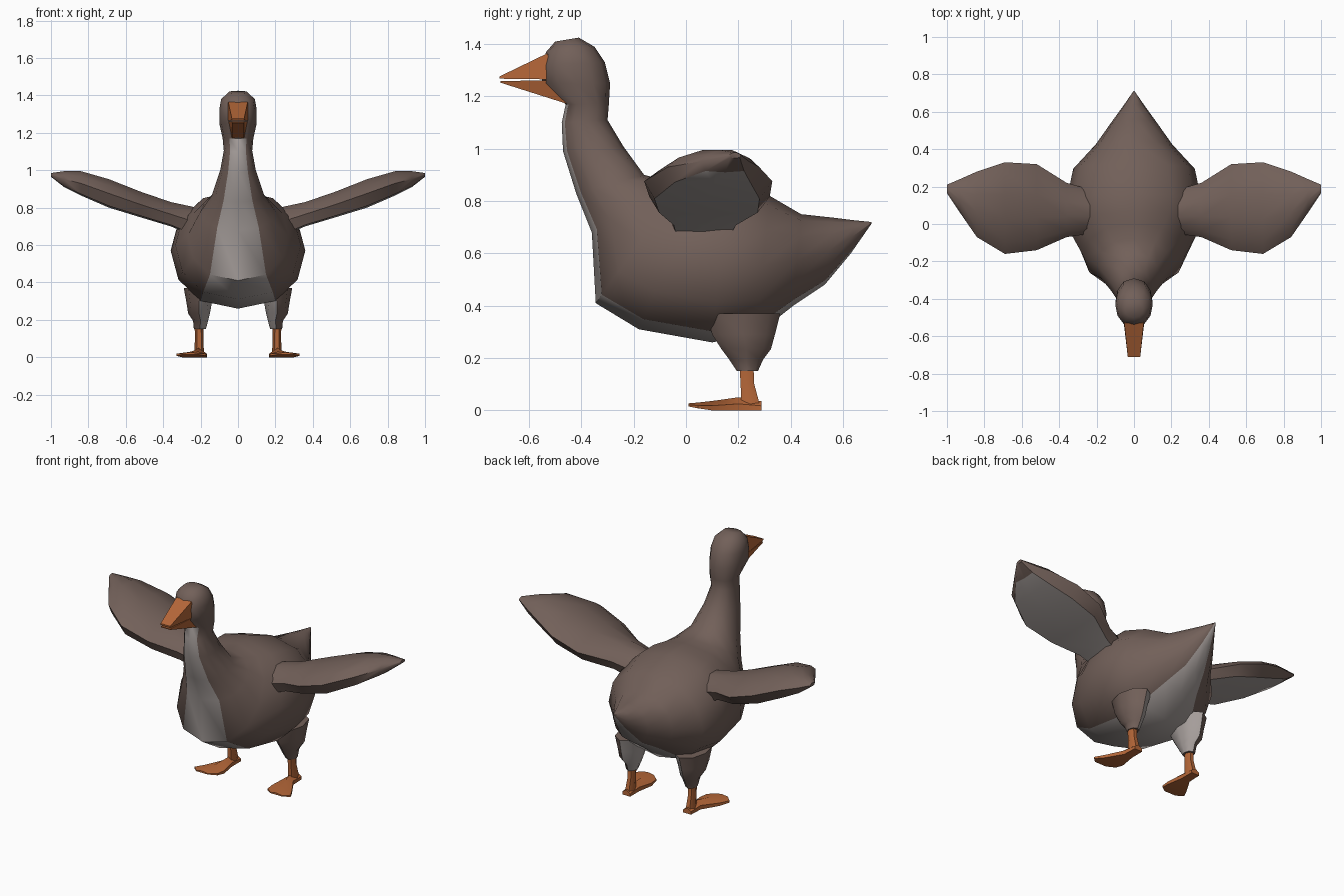
import bpy, bmesh, math
from mathutils import Vector

if "Cube" in bpy.data.objects:
    bpy.data.objects.remove(bpy.data.objects["Cube"])


def material(name, rgb):
    m = bpy.data.materials.new(name)
    m.diffuse_color = (*rgb, 1)
    m.use_nodes = True
    m.node_tree.nodes["Principled BSDF"].inputs["Base Color"].default_value = m.diffuse_color
    return m


BROWN = material("brown feathers", (0.168, 0.117, 0.100))
PALE = material("pale feathers", (0.39, 0.35, 0.335))
ORANGE = material("orange skin", (0.46, 0.135, 0.04))


def loft(name, rings, mats, rule=None, angle=50):
    """Skin a list of rings; rule(segment, side, face) gives the material."""
    bm = bmesh.new()
    vs = [[bm.verts.new(p) for p in r] for r in rings]
    n = len(rings[0])
    tags = []
    for i in range(len(vs) - 1):
        for j in range(n):
            k = (j + 1) % n
            f = bm.faces.new((vs[i][j], vs[i][k], vs[i + 1][k], vs[i + 1][j]))
            tags.append((i, j, f))
    bm.faces.new(vs[0])
    bm.faces.new(vs[-1])
    bmesh.ops.recalc_face_normals(bm, faces=bm.faces[:])
    bm.normal_update()
    if rule:
        for i, j, f in tags:
            f.material_index = rule(i, j, f)
    me = bpy.data.meshes.new(name)
    bm.to_mesh(me)
    bm.free()
    for m in mats:
        me.materials.append(m)
    ob = bpy.data.objects.new(name, me)
    bpy.context.collection.objects.link(ob)
    bpy.ops.object.select_all(action='DESELECT')
    bpy.context.view_layer.objects.active = ob
    ob.select_set(True)
    bpy.ops.object.shade_smooth_by_angle(angle=math.radians(angle))
    return ob


# Body, neck and head: slices from front/belly point to back point, half width
slices = [
    (-0.50, 1.410, -0.41, 1.425, 0.05),
    (-0.535, 1.37, -0.35, 1.390, 0.09),
    (-0.55, 1.32, -0.31, 1.33, 0.10),
    (-0.55, 1.25, -0.29, 1.25, 0.10),
    (-0.46, 1.17, -0.295, 1.17, 0.082),
    (-0.475, 1.10, -0.30, 1.11, 0.076),
    (-0.47, 0.99, -0.24, 1.01, 0.095),
    (-0.42, 0.83, -0.16, 0.90, 0.14),
    (-0.36, 0.68, -0.08, 0.88, 0.20),
    (-0.345, 0.41, 0.00, 0.89, 0.27),
    (-0.18, 0.31, 0.07, 0.89, 0.335),
    (0.10, 0.26, 0.16, 0.88, 0.36),
    (0.27, 0.29, 0.32, 0.82, 0.325),
    (0.41, 0.40, 0.44, 0.75, 0.205),
    (0.53, 0.48, 0.56, 0.737, 0.12),
    (0.63, 0.60, 0.64, 0.727, 0.055),
    (0.71, 0.715, 0.71, 0.72, 0.003),
]


def body_ring(y0, z0, y1, z1, w, n=12):
    a, b = Vector((0, y0, z0)), Vector((0, y1, z1))
    mid, half = (a + b) / 2, (a - b) / 2
    pts = []
    for j in range(n):
        t = 2 * math.pi * j / n
        s = math.copysign(abs(math.sin(t)) ** 0.85, math.sin(t))
        pts.append(mid + half * math.cos(t) + Vector((w * s, 0, 0)))
    return pts


# pale stripe runs down the throat, breast, belly and under the tail
loft("body", [body_ring(*s) for s in slices], [BROWN, PALE],
     lambda i, j, f: int(i >= 4 and j in (0, 11)))


# Beak halves: rectangle at the base tapering to a blunt tip
def beak(name, base_top, base_low, tip_top, tip_low, w0, w1, w2):
    def rect(top, low, wt, wl):
        return [(-wt, *top), (wt, *top), (wl, *low), (-wl, *low)]
    loft(name, [rect(base_top, base_low, w0, w1),
                rect(tip_top, tip_low, w2, w2)], [ORANGE], angle=30)


beak("upper_beak", (-0.53, 1.365), (-0.50, 1.265),
     (-0.712, 1.277), (-0.712, 1.268), 0.052, 0.058, 0.033)
beak("lower_beak", (-0.50, 1.262), (-0.455, 1.172),
     (-0.71, 1.259), (-0.71, 1.253), 0.055, 0.032, 0.031)

# Wing stations: x, leading y, trailing y, bottom z, top z
stations = [
    (0.22, -0.05, 0.18, 0.64, 0.80),
    (0.36, -0.07, 0.22, 0.70, 0.83),
    (0.52, -0.14, 0.32, 0.748, 0.885),
    (0.69, -0.16, 0.33, 0.80, 0.952),
    (0.84, -0.07, 0.28, 0.865, 0.995),
    (0.93, 0.06, 0.24, 0.91, 0.995),
    (1.00, 0.165, 0.21, 0.965, 0.985),
]


def wing_ring(side, x, y0, y1, zb, zt):
    prof = [(0, 0.5), (0.12, 0.78), (0.38, 1), (0.65, 1), (0.9, 0.75),
            (1, 0.5), (0.9, 0.06), (0.5, 0), (0.08, 0.06)]
    return [(side * x, y0 + (y1 - y0) * u, zb + (zt - zb) * v) for u, v in prof]


# Leg stations: x range, y range, z
thigh = [
    (0.12, 0.29, 0.08, 0.36, 0.37),
    (0.14, 0.275, 0.10, 0.34, 0.29),
    (0.15, 0.267, 0.135, 0.325, 0.235),
    (0.16, 0.24, 0.165, 0.295, 0.195),
    (0.172, 0.236, 0.195, 0.275, 0.15),
]
shank = [
    (0.185, 0.232, 0.20, 0.262, 0.17),
    (0.185, 0.230, 0.205, 0.265, 0.10),
    (0.182, 0.235, 0.205, 0.288, 0.02),
]
# Foot cross-sections from heel to toe: x inner, x outer, y, top z, shift
foot = [
    (0.182, 0.236, 0.288, 0.035, 0.00),
    (0.182, 0.240, 0.20, 0.050, 0.00),
    (0.165, 0.300, 0.10, 0.036, 0.00),
    (0.172, 0.330, 0.045, 0.030, 0.008),
    (0.215, 0.295, 0.01, 0.027, 0.015),
]


def oval(side, x0, x1, y0, y1, z, n=8):
    return [(side * ((x0 + x1) / 2 + (x1 - x0) / 2 * math.cos(2 * math.pi * j / n)),
             (y0 + y1) / 2 + (y1 - y0) / 2 * math.sin(2 * math.pi * j / n), z)
            for j in range(n)]


def foot_ring(side, x0, x1, y, zt, zb):
    m = (x0 + x1) / 2
    return [(side * x0, y, zb), (side * x1, y, zb),
            (side * x1, y, zb + (zt - zb) * 0.5), (side * m, y, zt),
            (side * x0, y, zb + (zt - zb) * 0.5)]


for side, label in ((1, "left"), (-1, "right")):
    # pale underside stops short of the dark wing tip
    loft(label + "_wing", [wing_ring(side, *s) for s in stations],
         [BROWN, PALE], lambda i, j, f: int(i < 5 and j in (6, 7)), angle=45)
    # thighs are pale on the inner side
    loft(label + "_thigh", [oval(side, *s) for s in thigh], [BROWN, PALE],
         lambda i, j, f: int(f.normal.x * side < 0.1 and f.normal.y < 0.95))
    loft(label + "_shank", [oval(side, *s, n=6) for s in shank], [ORANGE])
    loft(label + "_foot", [foot_ring(side, *s) for s in foot], [ORANGE], angle=40)
